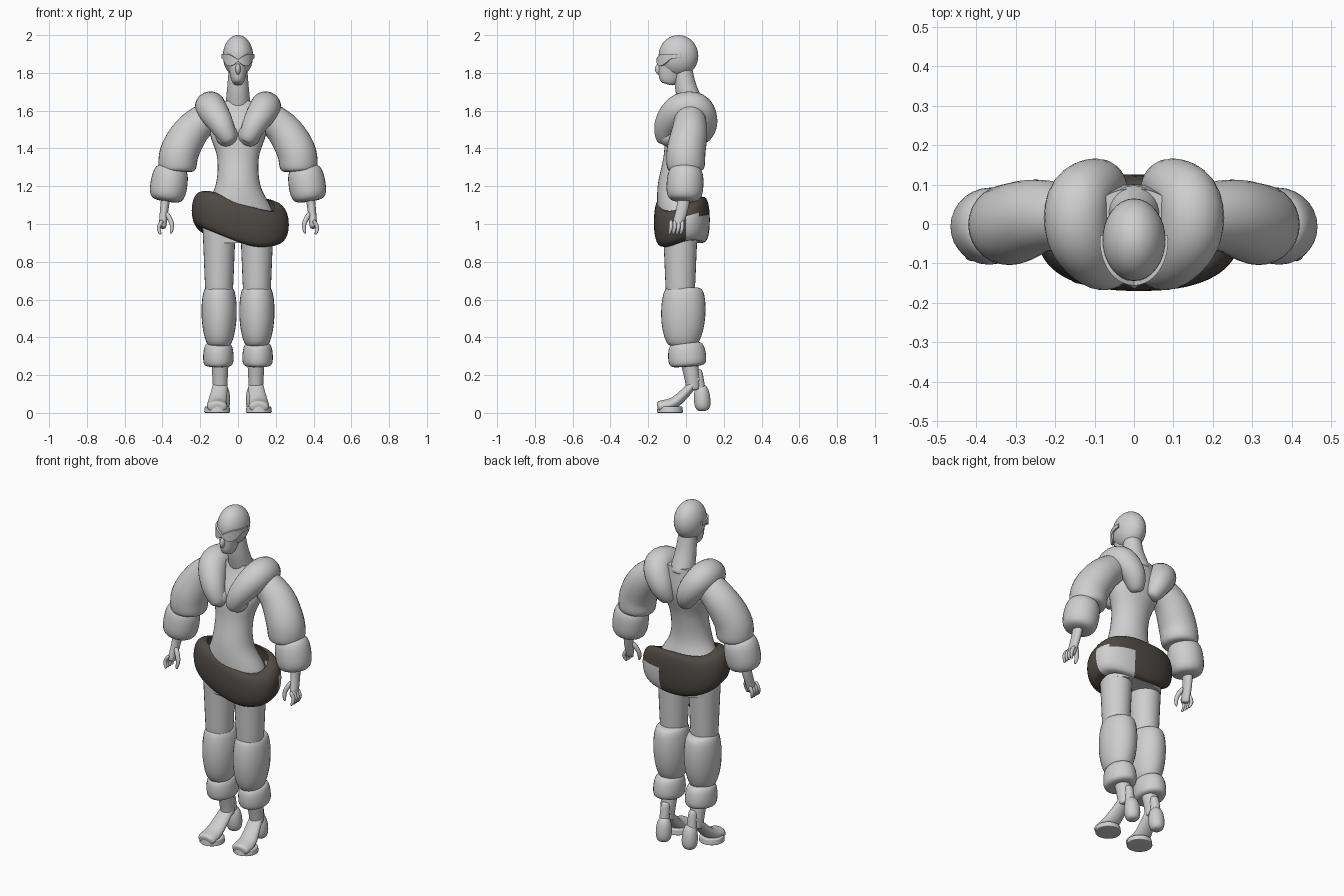
import bpy, bmesh, math
from math import sin, cos, pi, tau
from mathutils import Vector

cube = bpy.data.objects.get("Cube")
if cube:
    bpy.data.objects.remove(cube)


def material(name, rgb):
    mat = bpy.data.materials.new(name)
    mat.use_nodes = True
    mat.diffuse_color = (*rgb, 1)
    mat.node_tree.nodes["Principled BSDF"].inputs["Base Color"].default_value = (*rgb, 1)
    return mat


LIGHT = material("light_grey", (.62, .62, .62))
DARK = material("dark_brown", (.075, .067, .058))


def finish(name, bm, materials=(LIGHT,), mirror=False):
    bmesh.ops.recalc_face_normals(bm, faces=bm.faces)
    mesh = bpy.data.meshes.new(name)
    bm.to_mesh(mesh)
    bm.free()
    for mat in materials:
        mesh.materials.append(mat)
    part = bpy.data.objects.new(name, mesh)
    bpy.context.collection.objects.link(part)
    bpy.ops.object.select_all(action="DESELECT")
    part.select_set(True)
    bpy.context.view_layer.objects.active = part
    bpy.ops.object.shade_smooth_by_angle(angle=math.radians(50))
    if mirror:
        modifier = part.modifiers.new("mirror", "MIRROR")
        modifier.use_mirror_merge = False


def along(points, t):
    """Smooth curve through the points, at t from start to end."""
    last = len(points) - 1
    index = min(int(t * last), last - 1)
    u = t * last - index
    near = [points[max(0, min(last, index + k))] for k in (-1, 0, 1, 2)]
    return [b + u / 2 * (c - a + u * (2 * a - 5 * b + 4 * c - d + u * (3 * (b - c) + d - a)))
            for a, b, c, d in zip(*near)]


def skin(bm, loops):
    rows = [[bm.verts.new(point) for point in loop] for loop in loops]
    for row, following in zip(rows, rows[1:]):
        for i in range(len(row)):
            bm.faces.new((row[i - 1], row[i], following[i], following[i - 1]))
    return rows


def add_puff(bm, path, wide, bulge=0, deep=1, blunt=8, sides=28, steps=24):
    """Rounded tube: start and end radius, swelling midway, depth ratio, bluntness of the ends."""
    loops = []
    for step in range(steps + 1):
        t = (1 - cos(pi * step / steps)) / 2
        centre = Vector(along(path, t))
        tangent = Vector(along(path, min(1, t + .01))) - Vector(along(path, max(0, t - .01)))
        tangent.normalize()
        across = Vector((1, 0, 0))
        across = (across - tangent * across.dot(tangent)).normalized()
        back = tangent.cross(across) * deep
        radius = wide[0] + (wide[1] - wide[0]) * t + bulge * sin(pi * t)
        radius *= max(.01, 1 - abs(2 * t - 1) ** blunt) ** (1 / blunt)
        loops.append([centre + radius * (across * cos(tau * k / sides) + back * sin(tau * k / sides))
                      for k in range(sides)])
    rows = skin(bm, loops)
    bm.faces.new(rows[0])
    bm.faces.new(rows[-1])


def puff(name, path, wide, mirror=True, **shape):
    bm = bmesh.new()
    add_puff(bm, path, wide, **shape)
    finish(name, bm, mirror=mirror)


def ellipsoid(name, centre, radii, mirror=False):
    bm = bmesh.new()
    bmesh.ops.create_uvsphere(bm, u_segments=32, v_segments=20, radius=1)
    bmesh.ops.scale(bm, vec=radii, verts=bm.verts)
    bmesh.ops.translate(bm, vec=centre, verts=bm.verts)
    finish(name, bm, mirror=mirror)


# Torso: evenly spaced sections of depth offset, half width and half depth
SECTIONS = [(-.02, .18, .11), (-.03, .19, .12), (-.05, .12, .1),
            (-.03, .11, .09), (0, .15, .1), (.03, .1, .06)]
bm = bmesh.new()
loops = []
for step in range(31):
    y, half_width, half_depth = along(SECTIONS, step / 30)
    loops.append([(half_width * cos(tau * k / 32), y + half_depth * sin(tau * k / 32), .9 + step / 40)
                  for k in range(32)])
rows = skin(bm, loops)
bm.faces.new(rows[0])
bm.faces.new(rows[-1])
finish("torso", bm)
ellipsoid("bust", (.06, -.09, 1.47), (.06, .06, .06), mirror=True)

# Neck and head
puff("neck", [(0, .04, 1.6), (0, 0, 1.72), (0, -.02, 1.85)], (.07, .045), mirror=False)
ellipsoid("skull", (0, -.04, 1.89), (.08, .105, .11))
puff("jaw", [(0, -.1, 1.74), (0, -.05, 1.92)], (.03, .07), mirror=False, deep=1.45, blunt=4)
ellipsoid("nose", (0, -.14, 1.82), (.014, .024, .03))

# Goggles: a band round the face, pinched over the nose
bm = bmesh.new()
loops = []
for step in range(-20, 21):
    side = abs(step / 20)
    angle = step / 12
    top = 1.87 + .03 * sin(pi / 2 * min(1, side * 2))
    low = 1.86 - .03 * sin(pi * min(1, side * 1.4)) + .02 * side
    loops.append([((.075 + gap) * sin(angle), -.04 - (.104 + gap) * cos(angle), z)
                  for z, gap in ((low, 0), (low, .012), (top, .012), (top, 0))])
rows = skin(bm, loops)
bm.faces.new(rows[0])
bm.faces.new(rows[-1])
finish("goggles", bm)

# Puffy collar, one lobe per side
puff("collar", [(.04, -.12, 1.43), (.09, -.1, 1.53), (.14, -.03, 1.61), (.14, .06, 1.61),
                (.09, .1, 1.53), (.05, .08, 1.44)], (.05, .05), bulge=.032, blunt=4, steps=36)

# Sleeves and cuffs
puff("upper_sleeve", [(.12, .02, 1.6), (.24, .02, 1.5), (.31, 0, 1.38), (.32, 0, 1.28)], (.07, .1), bulge=.015)
puff("cuff", [(.35, 0, 1.31), (.38, -.01, 1.12)], (.08, .085), bulge=.015, blunt=4)

# Hands with four fingers and a thumb
bm = bmesh.new()
add_puff(bm, [(.38, -.01, 1.16), (.39, -.02, 1.08), (.4, -.05, .98)], (.025, .02), deep=1.4, sides=16)
for finger in range(4):
    y = -.08 + finger / 50
    add_puff(bm, [(.4, y, 1.02), (.42, y, .98), (.41, y - .01, .945)], (.012, .008), blunt=3, sides=10, steps=10)
add_puff(bm, [(.38, -.04, 1.06), (.35, -.06, 1), (.355, -.07, .95)], (.016, .008), blunt=3, sides=10, steps=10)
finish("hand", bm, mirror=True)

# Legs
puff("thigh", [(.1, -.03, .6), (.1, -.03, 1)], (.07, .09), deep=1.05)
puff("leg_warmer", [(.1, -.02, .35), (.1, -.01, .667)], (.057, .076), bulge=.026, deep=1.26)
puff("ankle_warmer", [(.104, .01, .245), (.104, 0, .373)], (.075, .065), bulge=.01, deep=1.25, blunt=5)

# High-heeled boots
puff("boot_shaft", [(.095, .04, .12), (.095, .03, .2), (.095, .01, .3)], (.036, .047))
puff("boot_foot", [(.09, .07, .19), (.1, 0, .11), (.11, -.07, .05), (.11, -.15, .03)], (.035, .06), deep=.6, blunt=5)
puff("boot_sole", [(.11, -.085, 0), (.11, -.085, .035)], (.07, .065))
puff("heel_stem", [(.09, .06, .23), (.09, .08, .08)], (.025, .03), blunt=4)
puff("heel_base", [(.085, .09, .01), (.085, .08, .15)], (.038, .028), bulge=.01, blunt=3)

# Slanted hip wrap with a light panel at the rear left
bm = bmesh.new()
loops = []
for level in range(17):
    tilt = pi * level / 16
    reach = .7 + .3 * max(0, sin(tilt)) ** .6
    loop = []
    for k in range(80):
        a = tau * k / 80
        c, s = cos(a), sin(a)
        top = 1.13 - .04 * c + .015 * s + .02 * sin(2 * a)
        low = .92 - .035 * c + .025 * cos(2 * a - .7)
        square = reach / (abs(c) ** 2.4 + abs(s) ** 2.4) ** (1 / 2.4)
        loop.append((.012 + .257 * square * c, -.022 + .148 * square * s,
                     low + (top - low) * (1 - cos(tilt)) / 2))
    loops.append(loop)
skin(bm, loops)
for face in bm.faces:
    centre = face.calc_center_median()
    turn = math.degrees(math.atan2((centre.y + .022) / .148, centre.x / .257))
    face.material_index = int(8 < turn < 68 and centre.z < 1.05)
finish("hip_wrap", bm, (DARK, LIGHT))
